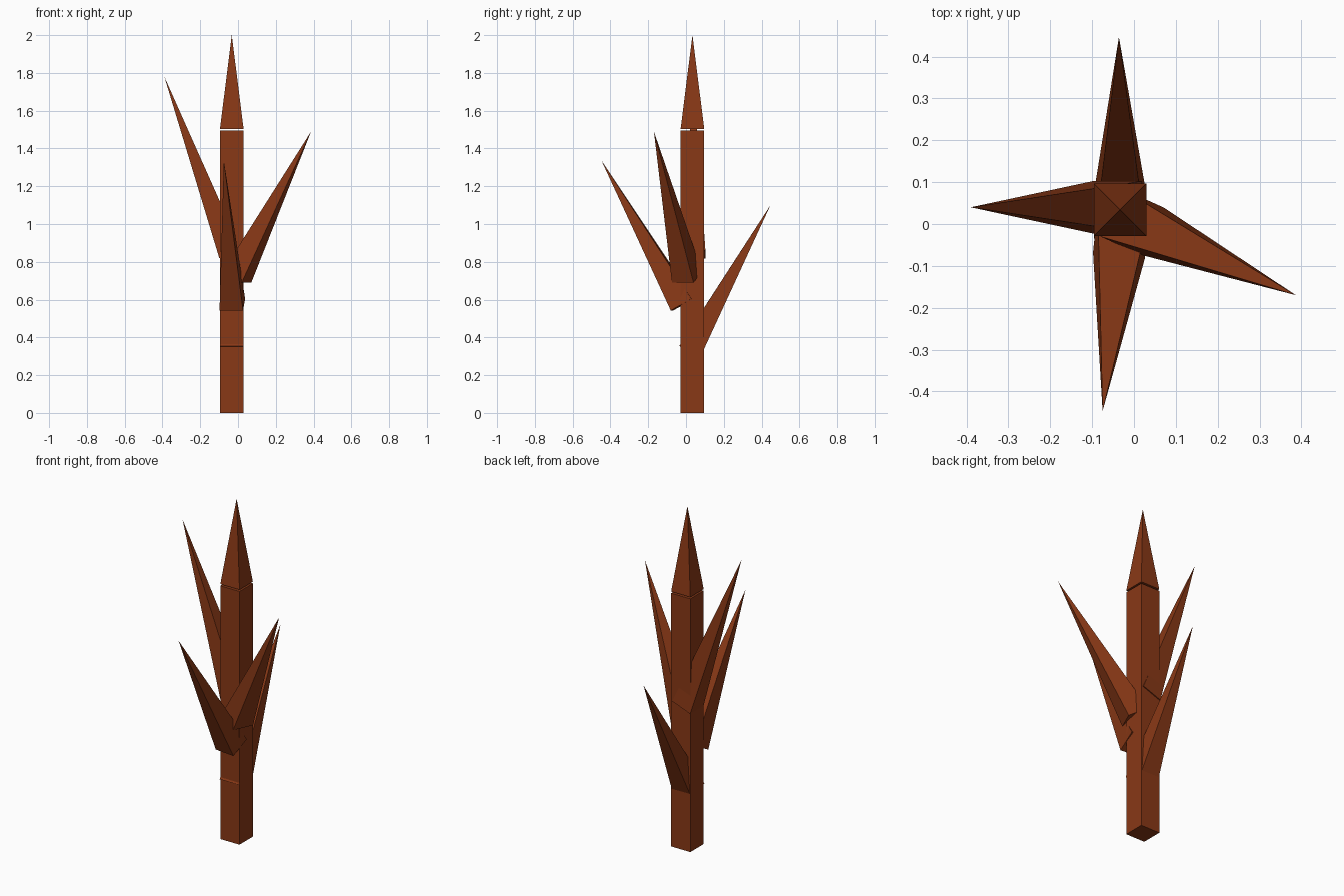
import bpy
import math
from mathutils import Matrix, Vector

if "Cube" in bpy.data.objects:
    bpy.data.objects.remove(bpy.data.objects["Cube"])

HALF = 0.0625          # half width of every square section
CX, CY = -0.033, 0.034  # trunk axis

mat = bpy.data.materials.new("rust_brown")
mat.diffuse_color = (0.25, 0.04, 0.008, 1)
mat.use_nodes = True
mat.node_tree.nodes["Principled BSDF"].inputs["Base Color"].default_value = mat.diffuse_color


def spike(name, base, tip):
    """Four-sided pyramid whose square base is turned to face its lean."""
    base, tip = Vector(base), Vector(tip)
    d = tip - base
    bpy.ops.mesh.primitive_cone_add(vertices=4, radius1=HALF * math.sqrt(2),
                                    radius2=0, depth=d.length)
    ob = bpy.context.object
    ob.name = name
    azimuth = math.atan2(d.y, d.x) if d.xy.length > 1e-6 else 0
    polar = math.atan2(d.xy.length, d.z)
    ob.matrix_world = (Matrix.Translation((base + tip) / 2)
                       @ Matrix.Rotation(azimuth, 4, 'Z')
                       @ Matrix.Rotation(polar, 4, 'Y')
                       @ Matrix.Rotation(math.pi / 4, 4, 'Z'))
    ob.data.materials.append(mat)


# Square trunk
bpy.ops.mesh.primitive_cube_add(size=1, location=(CX, CY, 0.747))
trunk = bpy.context.object
trunk.name = "trunk"
trunk.scale = (2 * HALF, 2 * HALF, 1.494)
trunk.data.materials.append(mat)

# Pointed top, set just above the trunk
spike("top_point", (CX, CY, 1.504), (CX, CY, 2.0))

# Leaning side branches
spike("left_branch", (-0.04, 0.04, 0.84), (-0.39, 0.04, 1.78))
spike("right_branch", (-0.005, 0.005, 0.72), (0.387, -0.17, 1.49))
spike("front_branch", (-0.03, -0.02, 0.573), (-0.075, -0.447, 1.335))
spike("back_branch", (-0.033, 0.02, 0.325), (-0.036, 0.447, 1.10))
